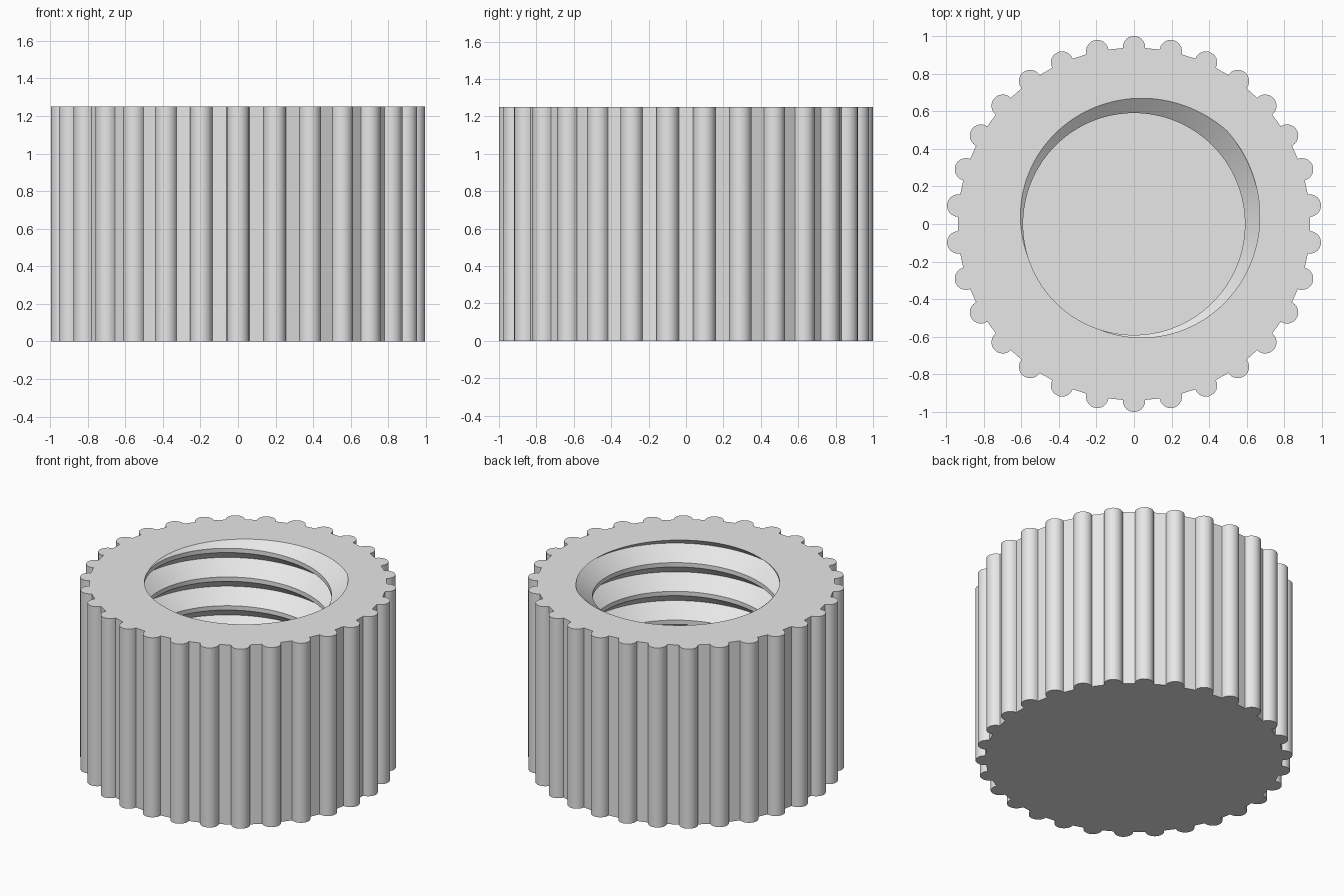
import bpy, bmesh, math

cube = bpy.data.objects.get("Cube")
if cube:
    bpy.data.objects.remove(cube, do_unlink=True)

# Main sizes
HEIGHT, FLOOR = 1.25, 0.2
RIDGES, ARC = 30, 12
RIDGE_CENTRE, RIDGE_R = 0.94, 0.06
BORE_R, DEPTH = 0.59, 0.11
PITCH, FLANK = 0.2, 0.085
N = RIDGES * ARC
START = math.radians(45)          # the groove root meets the rim here


def root_height(theta):
    return HEIGHT + PITCH * (theta - START) / math.tau


def bore_radius(theta, z):
    d = (z - root_height(theta)) / PITCH
    d = abs(d - round(d)) * PITCH
    return BORE_R + DEPTH * max(0, 1 - d / FLANK)


def polar(r, a, z):
    return (r * math.cos(a), r * math.sin(a), z)


def outline(z):
    """Ring of half-round grip ridges joined by flat valleys."""
    points = []
    for i in range(RIDGES):
        a = math.radians(90) + math.tau * i / RIDGES
        for j in range(ARC):
            b = a + math.radians(94) * (2 * j / (ARC - 1) - 1)
            points.append((RIDGE_CENTRE * math.cos(a) + RIDGE_R * math.cos(b),
                           RIDGE_CENTRE * math.sin(a) + RIDGE_R * math.sin(b), z))
    return points


bm = bmesh.new()

# Ribbed outer wall and base
low = [bm.verts.new(p) for p in outline(0)]
high = [bm.verts.new(p) for p in outline(HEIGHT)]
for i in range(N):
    j = (i + 1) % N
    bm.faces.new((low[i], low[j], high[j], high[i]))
bm.faces.new(low[::-1])

# Threaded bore: rows follow the helix and are clipped at floor and rim
turns = math.ceil((HEIGHT - FLOOR) / PITCH) + 3
first = math.radians(90) - math.tau / RIDGES / 2
columns = []
for i in range(N + 1):
    theta = first + math.tau * i / N
    heights = [FLOOR]
    for k in range(-turns, 3):
        z = root_height(theta) + k * PITCH
        heights += [z - FLANK, z, z + FLANK]
    heights.append(HEIGHT)
    column = []
    for z in heights:
        z = min(max(z, FLOOR), HEIGHT)
        column.append(bm.verts.new(polar(bore_radius(theta, z), theta, z)))
    columns.append(column)
for a, b in zip(columns, columns[1:]):
    for k in range(len(a) - 1):
        bm.faces.new((a[k], a[k + 1], b[k + 1], b[k]))

# Bore floor and flat rim
bm.faces.new([c[0] for c in columns[:N]])
for i in range(N):
    bm.faces.new((high[i], high[(i + 1) % N], columns[i + 1][-1], columns[i][-1]))

bmesh.ops.remove_doubles(bm, verts=bm.verts, dist=0.00005)
bmesh.ops.dissolve_degenerate(bm, edges=bm.edges, dist=0.00001)
bmesh.ops.recalc_face_normals(bm, faces=bm.faces)

mesh = bpy.data.meshes.new("threaded_cap")
bm.to_mesh(mesh)
bm.free()
cap = bpy.data.objects.new("threaded_cap", mesh)
bpy.context.collection.objects.link(cap)

# Plain grey finish
grey = bpy.data.materials.new("light_grey")
grey.use_nodes = True
colour = (0.8, 0.8, 0.8, 1)
grey.diffuse_color = colour
grey.node_tree.nodes["Principled BSDF"].inputs["Base Color"].default_value = colour
mesh.materials.append(grey)

bpy.ops.object.select_all(action='DESELECT')
cap.select_set(True)
bpy.context.view_layer.objects.active = cap
bpy.ops.object.shade_smooth_by_angle(angle=math.radians(30))
